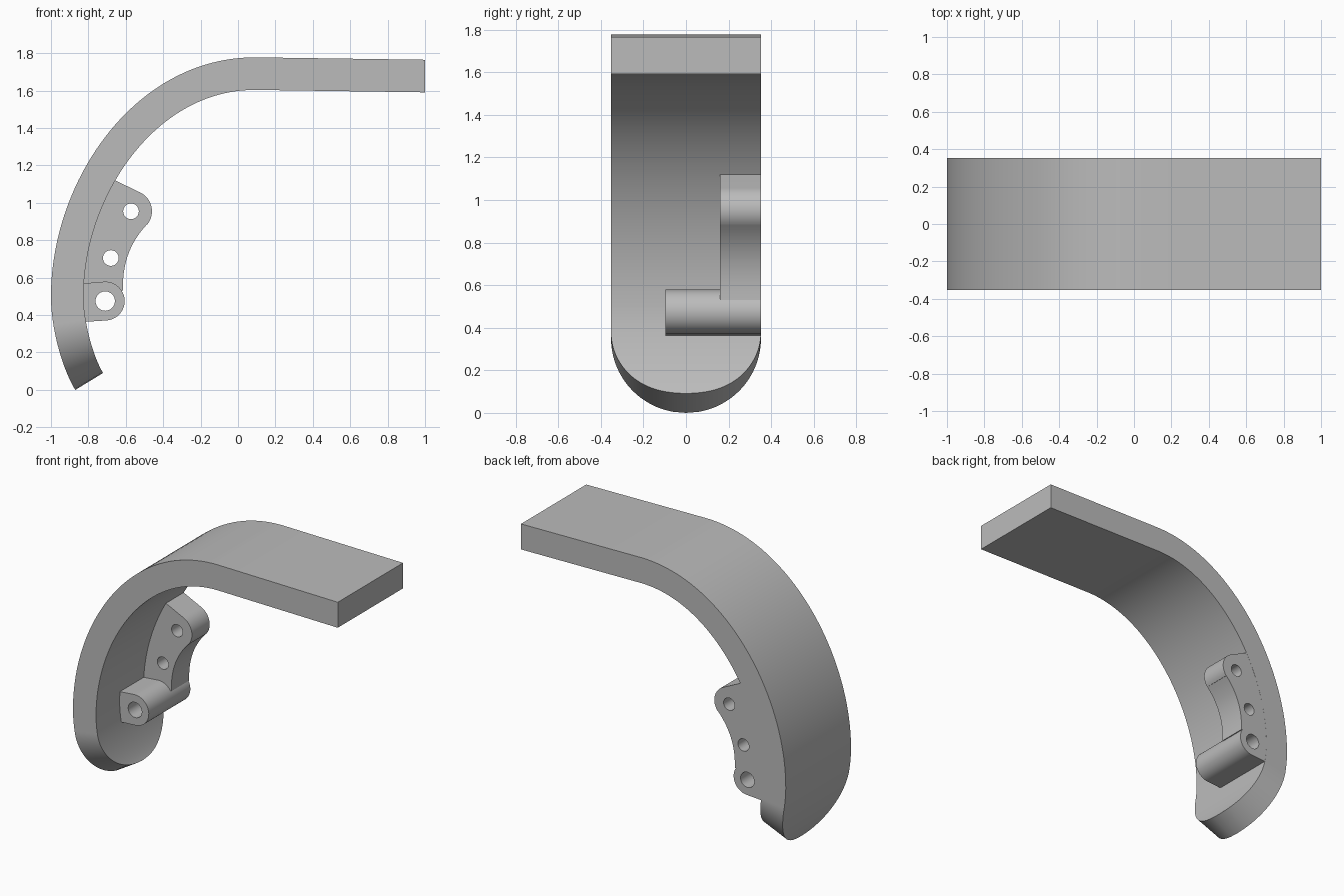
import bpy, bmesh, math
from mathutils import Vector
from mathutils.geometry import interpolate_bezier

if "Cube" in bpy.data.objects:
    bpy.data.objects.remove(bpy.data.objects["Cube"])

grey = bpy.data.materials.new("plain grey")
grey.use_nodes = True
grey.diffuse_color = (0.5, 0.5, 0.5, 1)
grey.node_tree.nodes["Principled BSDF"].inputs["Base Color"].default_value = grey.diffuse_color

HALF_WIDTH, THICKNESS, ROUND_TOP = 0.352, 0.174, 0.35


def activate(obj):
    bpy.ops.object.select_all(action='DESELECT')
    obj.select_set(True)
    bpy.context.view_layer.objects.active = obj


def bezier(points, count):
    a, b, c, d = [Vector((x, 0, z)) for x, z in points]
    return interpolate_bezier(a, b, c, d, count)


def arc(centre, radius, start, end, count=16):
    steps = [math.radians(start + (end - start) * i / count) for i in range(count + 1)]
    return [(centre[0] + radius * math.cos(a), centre[1] + radius * math.sin(a)) for a in steps]


def plate(name, outlines, y_front, y_back):
    """Extrude an x-z outline with holes along y."""
    curve = bpy.data.curves.new(name, 'CURVE')
    curve.dimensions, curve.fill_mode = '2D', 'BOTH'
    curve.extrude = (y_back - y_front) / 2
    for outline in outlines:
        spline = curve.splines.new('POLY')
        spline.points.add(len(outline) - 1)
        for point, (x, z) in zip(spline.points, outline):
            point.co = (x, z, 0, 1)
        spline.use_cyclic_u = True
    obj = bpy.data.objects.new(name, curve)
    bpy.context.collection.objects.link(obj)
    obj.location.y = (y_front + y_back) / 2
    obj.rotation_euler.x = math.pi / 2
    curve.materials.append(grey)
    activate(obj)
    bpy.ops.object.convert(target='MESH')
    bm = bmesh.new()
    bm.from_mesh(obj.data)
    bmesh.ops.remove_doubles(bm, verts=bm.verts, dist=0.0001)
    bmesh.ops.recalc_face_normals(bm, faces=bm.faces)
    bm.to_mesh(obj.data)
    bm.free()
    bpy.ops.object.shade_smooth_by_angle(angle=math.radians(30))


# Curved strap: outer path, thickened inwards, with a rounded lower end
path = bezier([(-0.87, 0), (-0.935, 0.105), (-1, 0.32), (-1, 0.5)], 60)
path += bezier([(-1, 0.5), (-1, 1.12), (-0.55, 1.778), (0.09, 1.778)], 48)[1:]
path.append(Vector((1, 0, 1.765)))

bm = bmesh.new()
rings = []
for i, p in enumerate(path):
    tangent = (path[min(i + 1, len(path) - 1)] - path[max(i - 1, 0)]).normalized()
    inner = p + Vector((tangent.z, 0, -tangent.x)) * THICKNESS
    if i == len(path) - 1:
        inner.x = 1
    rise = min(p.z / ROUND_TOP, 1)
    w = HALF_WIDTH * math.sqrt(max(0, 1 - (1 - rise) ** 2))
    rings.append([bm.verts.new((q.x, s * w, q.z))
                  for q, s in ((p, -1), (p, 1), (inner, 1), (inner, -1))])
for lower, upper in zip(rings, rings[1:]):
    for k in range(4):
        n = (k + 1) % 4
        bm.faces.new((lower[k], lower[n], upper[n], upper[k]))
bm.faces.new(rings[-1])
bmesh.ops.remove_doubles(bm, verts=bm.verts, dist=0.0001)
bmesh.ops.recalc_face_normals(bm, faces=bm.faces)
mesh = bpy.data.meshes.new("strap")
bm.to_mesh(mesh)
bm.free()
mesh.materials.append(grey)
strap = bpy.data.objects.new("strap", mesh)
bpy.context.collection.objects.link(strap)
activate(strap)
bpy.ops.object.shade_smooth_by_angle(angle=math.radians(35))

# Side bracket with two holes
top_hole, mid_hole, boss_hole = (-0.572, 0.955), (-0.68, 0.705), (-0.71, 0.475)
edge = [(p.x, p.z) for p in bezier([(-0.487, 0.885), (-0.575, 0.79), (-0.62, 0.68), (-0.615, 0.53)], 14)]
bracket = [(-0.86, 0.56), (-0.86, 0.8), (-0.73, 1.155)]
bracket += arc(top_hole, 0.112, 65, -39) + edge
plate("bracket", [bracket, arc(top_hole, 0.042, 0, 345, 23), arc(mid_hole, 0.042, 0, 345, 23)],
      0.16, 0.3515)

# Long boss with a through hole
boss = [(-0.88, 0.36), (-0.88, 0.565)] + arc(boss_hole, 0.104, 93, -87, 24)
plate("boss", [boss, arc(boss_hole, 0.052, 0, 345, 23)], -0.097, 0.3515)
